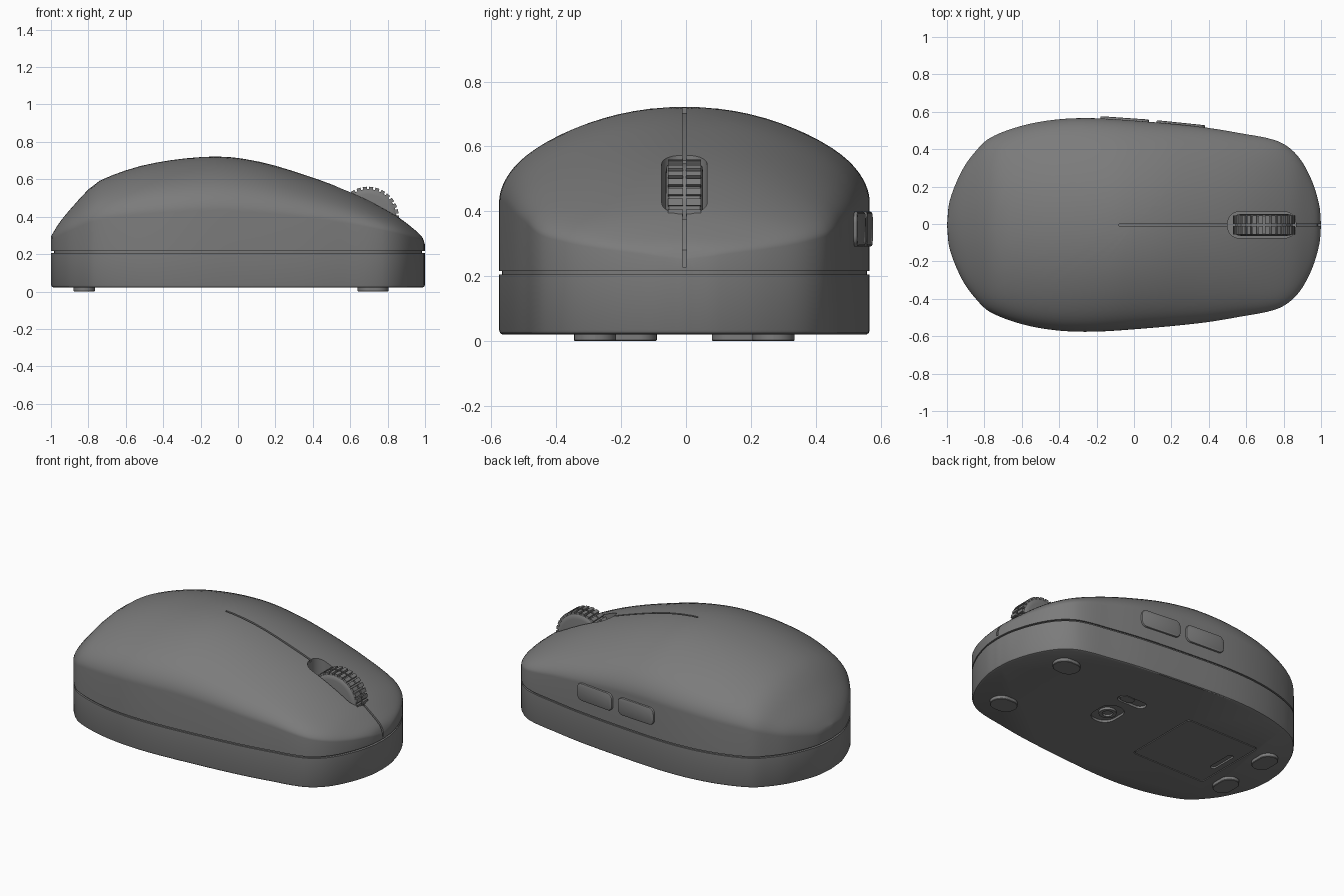
import bpy, bmesh, math
from mathutils import Matrix, Vector

if "Cube" in bpy.data.objects:
    bpy.data.objects.remove(bpy.data.objects["Cube"])

# half outline (x, half width) and centre-line height (x, z), rear to front
OUT = [(-1, 0), (-.985, .13), (-.92, .29), (-.85, .39), (-.77, .465), (-.6, .53),
       (-.42, .563), (-.235, .571), (0, .558), (.35, .525), (.57, .49), (.77, .447),
       (.87, .375), (.945, .25), (.99, .107), (1, 0)]
TOP = [(-1, .295), (-.95, .375), (-.87, .47), (-.79, .555), (-.71, .607), (-.47, .683),
       (-.13, .722), (.1, .697), (.33, .632), (.6, .533), (.835, .412), (.945, .33),
       (.985, .29), (1, .25)]

dark = bpy.data.materials.new("dark_grey_plastic")
dark.diffuse_color = (.2, .2, .2, 1)
dark.use_nodes = True
dark.node_tree.nodes["Principled BSDF"].inputs["Base Color"].default_value = dark.diffuse_color


def spline(p, n=6):
    """Smooth curve through points."""
    m = [(0, 0)] * len(p)
    d = [math.dist(p[i], p[i + 1]) for i in range(len(p) - 1)]
    for i in range(len(p)):
        a, b = max(i - 1, 0), min(i + 1, len(p) - 1)
        L = sum(d[a:b])
        m[i] = ((p[b][0] - p[a][0]) / L, (p[b][1] - p[a][1]) / L)
    out = []
    for i in range(len(p) - 1):
        for k in range(n):
            t = k / n
            h = (2*t**3 - 3*t*t + 1, (t**3 - 2*t*t + t) * d[i], 3*t*t - 2*t**3, (t**3 - t*t) * d[i])
            out.append(tuple(h[0]*p[i][c] + h[1]*m[i][c] + h[2]*p[i+1][c] + h[3]*m[i+1][c] for c in (0, 1)))
    return out + [p[-1]]


def interp(curve, x):
    for a, b in zip(curve, curve[1:]):
        if x <= b[0]:
            return a[1] + (b[1] - a[1]) * max(0, x - a[0]) / max(b[0] - a[0], 1e-6)
    return curve[-1][1]


half, top = spline(OUT), spline(TOP)
outline = half + [(x, -y) for x, y in half[-2:0:-1]]


def height(x, y, edge=False):
    T = interp(top, x)
    t = 1 if edge else min(1, abs(y) / max(interp(half, x), 1e-4))
    return T - max(0, T - .255) * (.42 * t**2.1 + .2 * (1 - math.sqrt(1 - t**12)))


def finish(name, bm, angle=35):
    bmesh.ops.recalc_face_normals(bm, faces=bm.faces[:])
    me = bpy.data.meshes.new(name)
    bm.to_mesh(me)
    bm.free()
    me.materials.append(dark)
    ob = bpy.data.objects.new(name, me)
    bpy.context.collection.objects.link(ob)
    smooth(ob, angle)
    return ob


def smooth(ob, angle=35):
    bpy.ops.object.select_all(action='DESELECT')
    ob.select_set(True)
    bpy.context.view_layer.objects.active = ob
    bpy.ops.object.shade_smooth_by_angle(angle=math.radians(angle))


def loft(name, rings, mat=Matrix()):
    bm = bmesh.new()
    vs = [[bm.verts.new(mat @ Vector(p)) for p in r] for r in rings]
    n = len(rings[0])
    for a, b in zip(vs, vs[1:]):
        for i in range(n):
            bm.faces.new((a[i], a[(i + 1) % n], b[(i + 1) % n], b[i]))
    bm.faces.new(vs[0])
    bm.faces.new(vs[-1])
    return finish(name, bm)


def rrect(cx, cy, hx, hy, r, n=8):
    pts = []
    for k, (sx, sy) in enumerate([(1, 1), (-1, 1), (-1, -1), (1, -1)]):
        for i in range(n + 1):
            a = math.pi / 2 * (k + i / n)
            pts.append((cx + sx * (hx - r) + r * math.cos(a), cy + sy * (hy - r) + r * math.sin(a)))
    return pts


def prism(name, pts, z0, z1, mat=Matrix()):
    return loft(name, [[(x, y, z) for x, y in pts] for z in (z0, z1)], mat)


def cut(ob, *cutters, angle=35):
    for c in cutters:
        c.hide_render = True
        mod = ob.modifiers.new("cut", 'BOOLEAN')
        mod.operation, mod.object, mod.solver = 'DIFFERENCE', c, 'EXACT'
        bpy.context.view_layer.objects.active = ob
        bpy.ops.object.modifier_apply(modifier=mod.name)
        bpy.data.objects.remove(c)
    smooth(ob, angle)


def flat(s, z):
    return [(x * s, y * s, z) for x, y in outline]


# lower case, seam core, domed upper shell
lower = loft("lower_case", [flat(.985, .021), flat(.995, .025), flat(1, .034), flat(1, .206)])
loft("seam_core", [flat(.985, .2), flat(.985, .222)])
rings = [flat(1, .216), [(x, y, height(x, y, True)) for x, y in outline]]
for s in (.9985, .995, .988, .978, .965, .945, .92, .89, .85, .8, .74, .67, .6, .52, .44, .36, .28, .2, .12, .04):
    rings.append([(x * s, y * s, height(x * s, y * s)) for x, y in outline])
shell = loft("upper_shell", rings)

# split line between main buttons, and wheel well
groove = [(x, z - .016) for x, z in top if -.08 < x < .983]
groove = [(-.08, .9), (-.08, groove[0][1])] + groove + [(.985, .228), (1.1, .228), (1.1, .9)]
to_xz = Matrix.Rotation(math.pi / 2, 4, 'X')
cut(shell, prism("groove_cutter", groove, -.006, .006, to_xz),
    prism("well_cutter", rrect(.683, 0, .182, .07, .06), .235, .9), angle=65)

# scroll wheel with two rows of tread
WX, WZ, R = .695, .395, .165
prof = [(-.058, .125), (-.055, .143), (-.048, .152), (.048, .152), (.055, .143), (.058, .125)]
loft("scroll_wheel", [[(WX + r * math.cos(a * math.pi / 36), y, WZ + r * math.sin(a * math.pi / 36))
                       for a in range(72)] for y, r in prof])
bm = bmesh.new()
for i in range(30):
    for y in (-.028, .028):
        m = (Matrix.Translation((WX, 0, WZ)) @ Matrix.Rotation(i * math.tau / 30, 4, 'Y')
             @ Matrix.Translation((R - .01, y, 0)) @ Matrix.Diagonal((.02, .046, .022, 1)))
        bmesh.ops.create_cube(bm, size=1, matrix=m)
finish("wheel_tread", bm)

# two side buttons following the wall
for name, x0, x1 in (("side_button_rear", -.18, .08), ("side_button_front", .12, .38)):
    a, b = Vector((x0, interp(half, x0), 0)), Vector((x1, interp(half, x1), 0))
    u, v = (a - b).normalized(), Vector((0, 0, 1))
    mat = Matrix((u, v, u.cross(v))).transposed().to_4x4()
    mat.translation = (a + b) / 2 + Vector((0, 0, .345))
    hx = (a - b).length / 2
    loft(name, [[(x, y, z) for x, y in rrect(0, 0, hx - i, .054 - i, .035 - i)]
                for i, z in ((0, -.03), (0, .006), (.002, .010), (.006, .012))], mat)

# underside recesses: sensor, power switch, battery door with finger notch
cut(lower, prism("sensor_cutter", rrect(.19, 0, .075, .1, .07), 0, .036),
    prism("switch_cutter", rrect(.17, .19, .095, .035, .034), 0, .036),
    prism("door_cutter", rrect(-.455, 0, .255, .245, .02), 0, .031))
ring = prism("sensor_ring", rrect(.19, 0, .05, .05, .05), .022, .041)
cut(ring, prism("lens_cutter", rrect(.19, 0, .03, .03, .03), 0, .033))
prism("power_switch", rrect(.205, .19, .045, .027, .025), .024, .041)
door = prism("battery_door", rrect(-.455, 0, .249, .239, .015), .021, .038)
cut(door, prism("notch_cutter", rrect(-.65, 0, .018, .09, .017), 0, .032))

# glide feet
for side, s in (("left", 1), ("right", -1)):
    for end, x, y, hx, hy in (("front", .722, .275, .082, .065), ("rear", -.822, .17, .057, .085)):
        loft(f"{end}_{side}_foot", [[(px, py, z) for px, py in rrect(x, s * y, hx - i, hy - i, min(hx, hy) - i)]
                                    for i, z in ((.003, 0), (0, .003), (0, .025))])

# the side buttons stick out on one side only, so re-centre the whole
for ob in bpy.data.objects:
    ob.location.y -= .005
